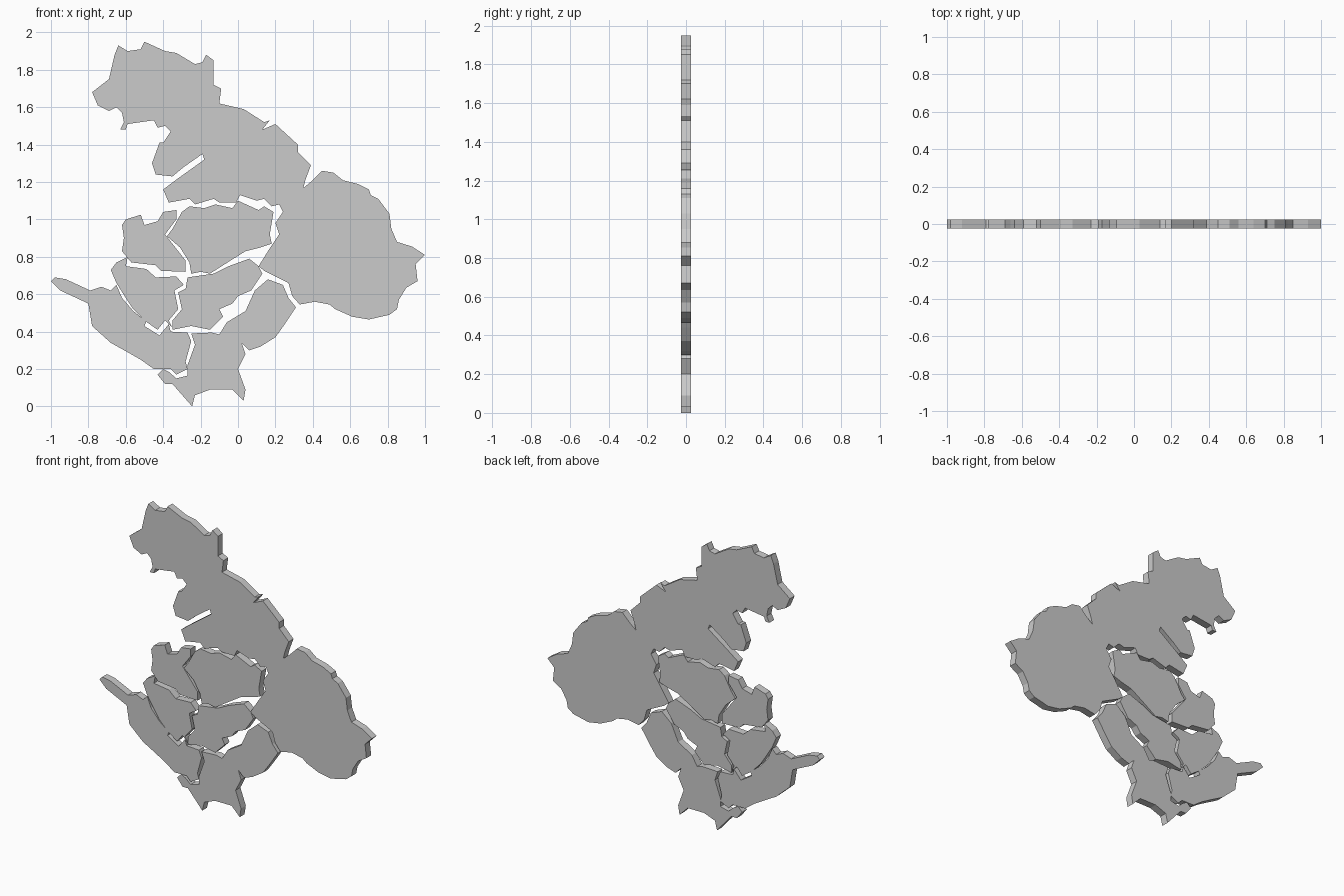
import bpy, bmesh

HALF = 0.025  # half the slab thickness


def slab(name, outline):
    """Extrude an (x, z) outline into a flat map piece."""
    bm = bmesh.new()
    face = bm.faces.new([bm.verts.new((x, -HALF, z)) for x, z in outline])
    grown = bmesh.ops.extrude_face_region(bm, geom=[face], use_keep_orig=True)
    moved = [g for g in grown["geom"] if isinstance(g, bmesh.types.BMVert)]
    bmesh.ops.translate(bm, verts=moved, vec=(0, 2 * HALF, 0))
    bmesh.ops.recalc_face_normals(bm, faces=bm.faces)
    mesh = bpy.data.meshes.new(name)
    bm.to_mesh(mesh)
    bm.free()
    obj = bpy.data.objects.new(name, mesh)
    bpy.context.collection.objects.link(obj)
    return obj


# Long northern piece with its western inlets
slab("north_region", [
    (-.78, 1.68), (-.69, 1.75), (-.66, 1.88), (-.64, 1.93), (-.59, 1.90),
    (-.52, 1.91), (-.50, 1.95), (-.39, 1.90), (-.33, 1.89), (-.23, 1.83),
    (-.19, 1.84), (-.17, 1.88), (-.13, 1.85), (-.13, 1.72), (-.09, 1.70),
    (-.10, 1.62), (.03, 1.59), (.14, 1.52), (.17, 1.53), (.13, 1.48),
    (.20, 1.51), (.32, 1.40), (.32, 1.36), (.39, 1.29), (.36, 1.21),
    (.35, 1.17), (.31, 1.11), (.30, 1.10), (.24, 1.04), (.22, 1.08),
    (.18, 1.07), (.14, 1.11), (.10, 1.10), (.01, 1.13), (-.01, 1.09),
    (-.10, 1.09), (-.13, 1.11), (-.23, 1.08), (-.26, 1.11), (-.37, 1.09),
    (-.40, 1.16), (-.32, 1.22), (-.18, 1.32), (-.19, 1.35), (-.29, 1.28),
    (-.35, 1.23), (-.44, 1.24), (-.46, 1.30), (-.42, 1.41), (-.40, 1.41),
    (-.36, 1.47), (-.39, 1.50), (-.43, 1.49), (-.45, 1.53), (-.59, 1.51),
    (-.60, 1.48), (-.63, 1.48), (-.61, 1.52), (-.62, 1.57), (-.65, 1.60),
    (-.69, 1.58), (-.75, 1.61)])

# Broad rounded eastern piece
slab("east_region", [
    (.45, 1.26), (.51, 1.25), (.56, 1.21), (.64, 1.19), (.70, 1.16),
    (.71, 1.13), (.75, 1.11), (.81, 1.03), (.82, .95), (.85, .88),
    (.93, .855), (1.0, .81), (.95, .76), (.96, .67), (.90, .635),
    (.86, .57), (.85, .52), (.81, .49), (.70, .465), (.61, .48),
    (.52, .52), (.49, .545), (.41, .56), (.33, .545), (.29, .59),
    (.27, .66), (.19, .70), (.14, .725), (.11, .75), (.16, .83),
    (.22, .92), (.20, .98), (.24, 1.04), (.30, 1.10), (.34, 1.16),
    (.40, 1.21)])

# Inner pieces
slab("upper_centre_region", [
    (-.35, .95), (-.30, 1.04), (-.26, 1.07), (-.18, 1.06), (-.12, 1.08),
    (-.03, 1.06), (0, 1.10), (.11, 1.05), (.14, 1.07), (.19, 1.04),
    (.17, .92), (.18, .87), (.12, .85), (.04, .83), (-.04, .78),
    (-.15, .71), (-.20, .72), (-.25, .71), (-.26, .77), (-.31, .85),
    (-.38, .91)])

slab("northwest_region", [
    (-.62, .97), (-.60, 1.0), (-.52, 1.025), (-.50, .97), (-.43, .99),
    (-.40, 1.04), (-.33, 1.05), (-.33, 1.0), (-.39, .92), (-.28, .78),
    (-.28, .72), (-.41, .725), (-.44, .755), (-.57, .77), (-.62, .83),
    (-.61, .90)])

slab("west_region", [
    (-.68, .73), (-.65, .77), (-.59, .80), (-.60, .75), (-.49, .735),
    (-.44, .69), (-.33, .695), (-.29, .65), (-.34, .62), (-.32, .52),
    (-.37, .46), (-.35, .42), (-.39, .46), (-.43, .41), (-.50, .46),
    (-.56, .52), (-.60, .58), (-.65, .66)])

slab("centre_region", [
    (-.27, .69), (-.20, .70), (-.13, .71), (-.05, .75), (.06, .79),
    (.11, .75), (.13, .71), (.07, .62), (0, .59), (-.03, .55),
    (-.10, .52), (-.08, .48), (-.15, .41), (-.25, .43), (-.35, .41),
    (-.35, .46), (-.30, .52), (-.32, .61), (-.28, .63)])

# Tapering southwestern piece
slab("southwest_region", [
    (-1.0, .67), (-.98, .69), (-.92, .68), (-.79, .62), (-.73, .64),
    (-.68, .62), (-.65, .65), (-.62, .58), (-.56, .51), (-.49, .455),
    (-.50, .43), (-.42, .38), (-.37, .44), (-.36, .40), (-.27, .395),
    (-.25, .35), (-.28, .24), (-.27, .20), (-.33, .17), (-.36, .20),
    (-.45, .20), (-.52, .25), (-.59, .29), (-.68, .34), (-.78, .43),
    (-.80, .55), (-.95, .62)])

# Southern piece running up to the eastern border
slab("south_region", [
    (-.43, .17), (-.40, .20), (-.37, .185), (-.33, .15), (-.27, .165),
    (-.27, .22), (-.23, .33), (-.25, .39), (-.14, .395), (-.10, .385),
    (-.06, .45), (.04, .51), (.09, .62), (.16, .68), (.24, .65),
    (.27, .58), (.31, .53), (.25, .44), (.20, .37), (.12, .32),
    (.06, .30), (.02, .34), (.04, .28), (0, .20), (.04, .09),
    (.03, .03), (-.03, .09), (-.15, .09), (-.23, .06), (-.245, 0),
    (-.35, .12), (-.39, .12)])
